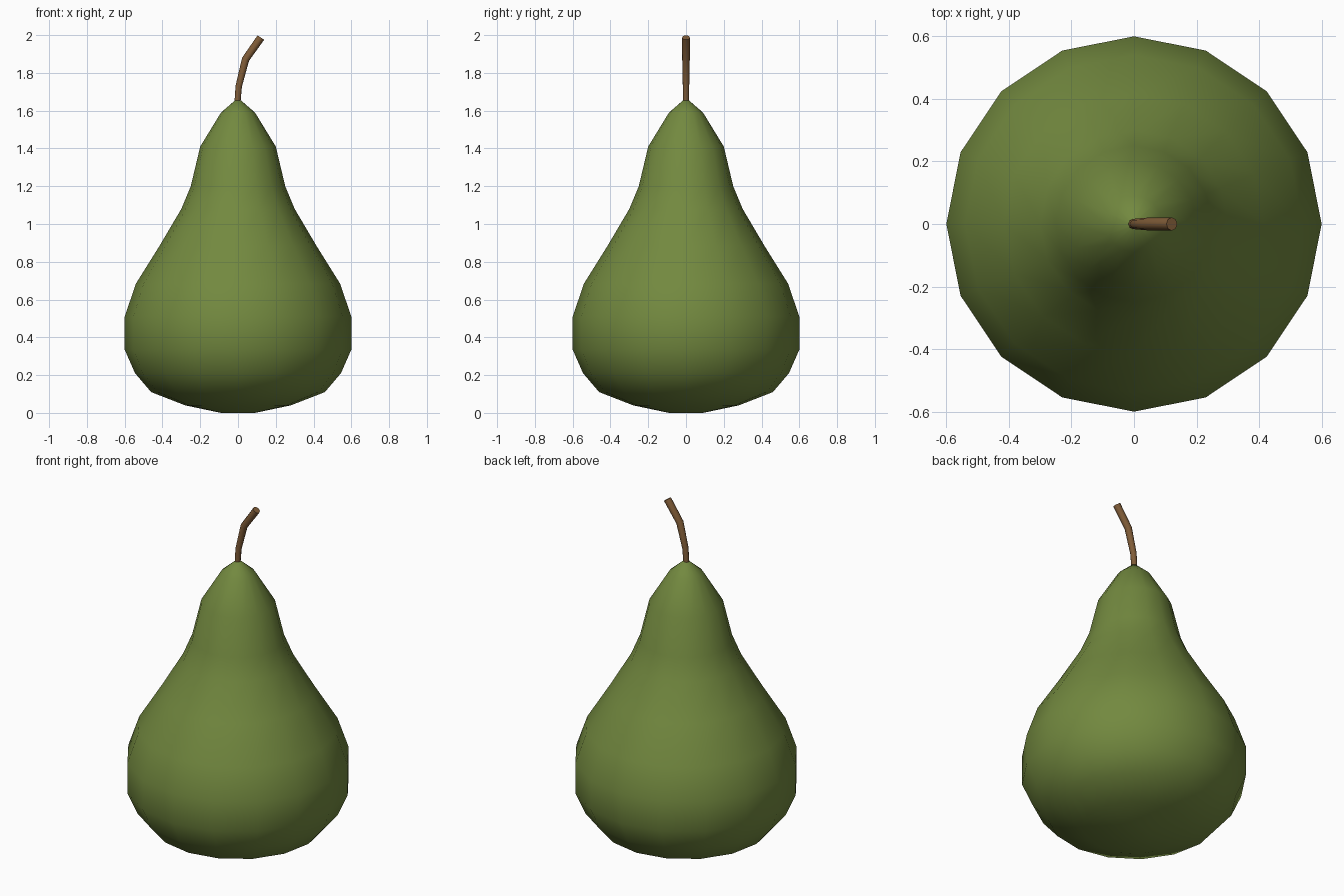
import bpy, bmesh, math
from mathutils import Vector

if "Cube" in bpy.data.objects:
    bpy.data.objects.remove(bpy.data.objects["Cube"])


def material(name, color):
    m = bpy.data.materials.new(name)
    m.diffuse_color = (*color, 1)
    m.use_nodes = True
    m.node_tree.nodes["Principled BSDF"].inputs["Base Color"].default_value = m.diffuse_color
    return m


def loft(name, rings, sides, mat, smooth_angle):
    """Skin rings of (x, z, radius, tilt about y) and cap both ends."""
    bm = bmesh.new()
    loops = []
    for x, z, r, tilt in rings:
        loop = []
        for i in range(sides):
            a = 2 * math.pi * i / sides
            u, v = r * math.cos(a), r * math.sin(a)
            loop.append(bm.verts.new(Vector((x + u * math.cos(tilt), v, z - u * math.sin(tilt)))))
        loops.append(loop)
    for low, high in zip(loops, loops[1:]):
        for i in range(sides):
            j = (i + 1) % sides
            bm.faces.new((low[i], low[j], high[j], high[i]))
    bm.faces.new(loops[0][::-1])
    bm.faces.new(loops[-1])
    mesh = bpy.data.meshes.new(name)
    bm.to_mesh(mesh)
    bm.free()
    mesh.materials.append(mat)
    obj = bpy.data.objects.new(name, mesh)
    bpy.context.collection.objects.link(obj)
    bpy.ops.object.select_all(action='DESELECT')
    obj.select_set(True)
    bpy.context.view_layer.objects.active = obj
    bpy.ops.object.shade_smooth_by_angle(angle=math.radians(smooth_angle))
    return obj


# Fruit body: 16-sided turned profile (radius, height)
profile = [(0.09, 0.0), (0.28, 0.04), (0.46, 0.11), (0.545, 0.21), (0.6, 0.335),
           (0.6, 0.51), (0.54, 0.685), (0.415, 0.885), (0.30, 1.08), (0.25, 1.2),
           (0.2, 1.41), (0.09, 1.59), (0.015, 1.655)]
loft("pear_body", [(0, z, r, 0) for r, z in profile], 16,
     material("green_skin", (0.17, 0.25, 0.05)), 60)

# Stem: thin tube bending towards +x, thicker at the tip
stem = [(-0.003, 1.64, 0.016, 0.0), (0.004, 1.73, 0.017, 0.17),
        (0.04, 1.872, 0.02, 0.42), (0.121, 1.987, 0.021, 0.6)]
loft("stem", stem, 8, material("brown_stem", (0.22, 0.11, 0.04)), 60)
